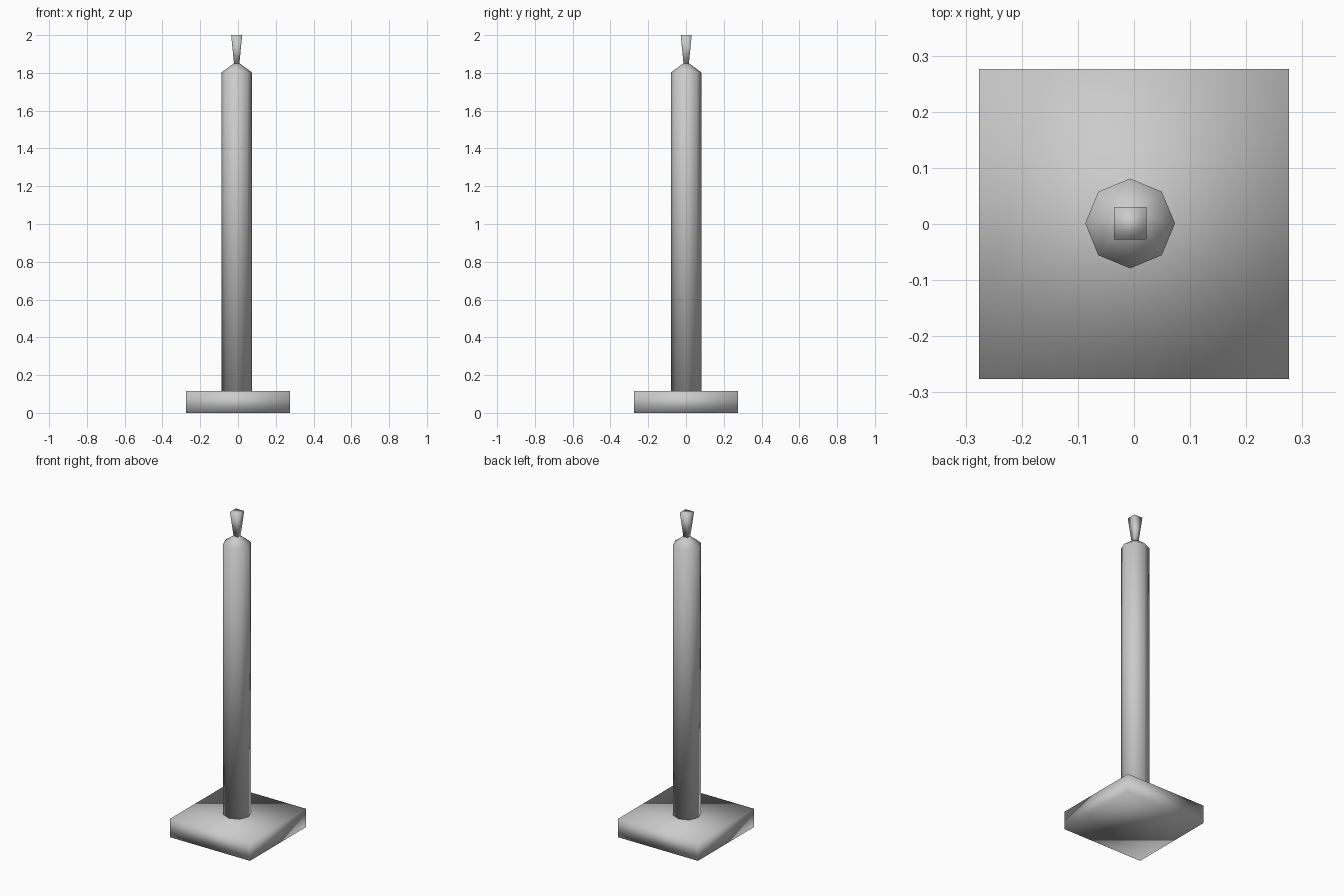
import bpy, bmesh, math

cube = bpy.data.objects.get("Cube")
if cube:
    bpy.data.objects.remove(cube, do_unlink=True)

grey = bpy.data.materials.new("plain_grey")
grey.use_nodes = True
colour = (0.6, 0.6, 0.6, 1)
grey.diffuse_color = colour
grey.node_tree.nodes["Principled BSDF"].inputs["Base Color"].default_value = colour


def lathe(name, sides, profile, centre=(0, 0), turn=0.0):
    """Closed solid of stacked (radius, z) rings, smoothly shaded."""
    bm = bmesh.new()
    rings = []
    for radius, z in profile:
        ring = []
        for i in range(sides):
            a = turn + math.tau * i / sides
            ring.append(bm.verts.new((centre[0] + radius * math.cos(a),
                                      centre[1] + radius * math.sin(a), z)))
        rings.append(ring)
    for low, high in zip(rings, rings[1:]):
        for i in range(sides):
            j = (i + 1) % sides
            bm.faces.new((low[i], low[j], high[j], high[i]))
    bm.faces.new(rings[0][::-1])
    bm.faces.new(rings[-1])
    for f in bm.faces:
        f.smooth = True
    mesh = bpy.data.meshes.new(name)
    bm.to_mesh(mesh)
    bm.free()
    mesh.materials.append(grey)
    obj = bpy.data.objects.new(name, mesh)
    bpy.context.collection.objects.link(obj)
    return obj


axis = (-0.007, 0.001)
diag = math.sqrt(2)

# Square foot slab
lathe("base_slab", 4, [(0.276 * diag, 0), (0.276 * diag, 0.115)], turn=math.pi / 4)

# Eight-sided post with a sloped shoulder
lathe("post", 8, [(0.08, 0.115), (0.08, 1.803), (0.016, 1.85)], axis)

# Square flared tip
lathe("flared_tip", 4, [(0.014 * diag, 1.845), (0.029 * diag, 2.0)], axis, math.pi / 4)
